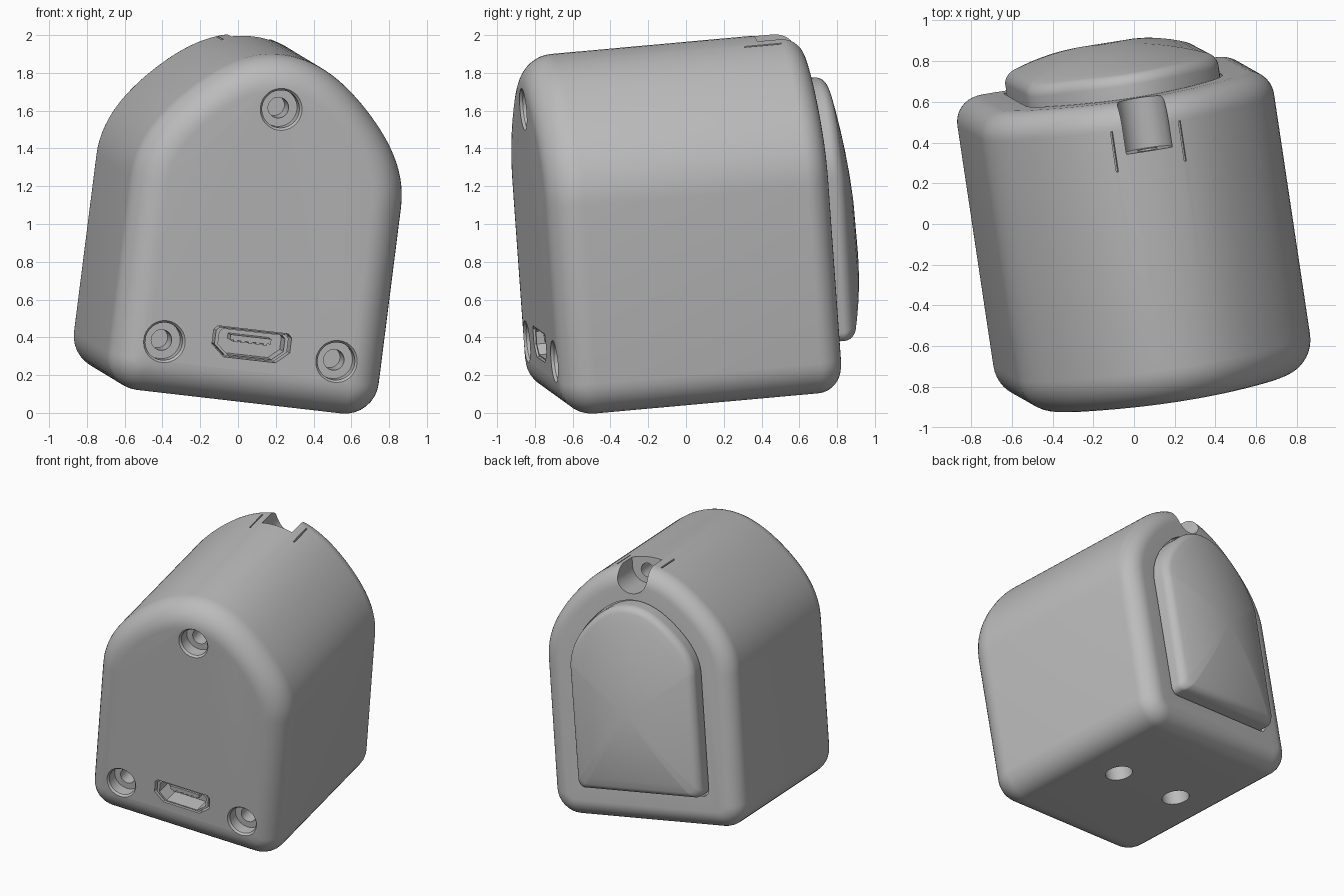
import bpy, bmesh
from math import sin, cos, pi, radians
from mathutils import Matrix, Vector

cube = bpy.data.objects.get("Cube")
if cube:
    bpy.data.objects.remove(cube, do_unlink=True)

# Tilted frame of the whole device: width, depth and height axes
width = Vector((0.981, 0.157, -0.113)).normalized()
depth = Vector((-0.148, 0.985, 0.089))
depth = (depth - depth.dot(width) * width).normalized()
height = width.cross(depth)
FRAME = Matrix((width, depth, height)).transposed().to_4x4()
FRAME.translation = width * -0.093

HALF, BOTTOM, SPRING = 0.73, 0.1, 1.227
FRONT, BACK = -0.74, 0.77

grey = bpy.data.materials.new("plain grey")
grey.use_nodes = True
grey.diffuse_color = (0.5, 0.5, 0.5, 1)
grey.node_tree.nodes["Principled BSDF"].inputs["Base Color"].default_value = grey.diffuse_color


def loft(name, rings, cap=True):
    """Join equal rings of 3D points with quads, closing both ends if asked."""
    bm = bmesh.new()
    rows = [[bm.verts.new(p) for p in ring] for ring in rings]
    count = len(rows[0])
    for a, b in zip(rows, rows[1:]):
        for i in range(count):
            j = (i + 1) % count
            bm.faces.new((a[i], a[j], b[j], b[i]))
    if cap:
        bm.faces.new(rows[0])
        bm.faces.new(rows[-1])
    bmesh.ops.recalc_face_normals(bm, faces=bm.faces)
    mesh = bpy.data.meshes.new(name)
    bm.to_mesh(mesh)
    bm.free()
    mesh.materials.append(grey)
    obj = bpy.data.objects.new(name, mesh)
    bpy.context.collection.objects.link(obj)
    obj.matrix_world = FRAME
    return obj


def arch(inset):
    """Arched outline with rounded lower corners, as (x, z) pairs."""
    w, low, c = HALF - inset, BOTTOM + inset, max(0.18 - inset, 0.05)
    pts = []
    for k in range(9):
        t = -pi / 2 + pi / 2 * k / 8
        pts.append((w - c + c * cos(t), low + c + c * sin(t)))
    for k in range(57):
        t = pi * k / 56
        r = w * (1 - 0.06 * sin(2 * t) ** 2)
        pts.append((r * cos(t), SPRING + r * sin(t)))
    for k in range(9):
        t = pi + pi / 2 * k / 8
        pts.append((c - w + c * cos(t), low + c + c * sin(t)))
    return pts


def at(outline, y):
    return [(x, y, z) for x, z in outline]


def circle(x, z, r, n=32):
    return [(x + r * cos(2 * pi * k / n), z + r * sin(2 * pi * k / n)) for k in range(n)]


def rect(x, z, w, h):
    return [(x - w, z - h), (x + w, z - h), (x + w, z + h), (x - w, z + h)]


def prism(name, outline, y0, y1):
    return loft(name, [at(outline, y0), at(outline, y1)])


def smooth(obj):
    bpy.ops.object.select_all(action="DESELECT")
    obj.select_set(True)
    bpy.context.view_layer.objects.active = obj
    bpy.ops.object.shade_smooth_by_angle(angle=radians(32))


def cut(target, cutter):
    mod = target.modifiers.new("cut", "BOOLEAN")
    mod.operation, mod.solver, mod.object = "DIFFERENCE", "EXACT", cutter
    bpy.context.view_layer.update()
    bpy.context.view_layer.objects.active = target
    bpy.ops.object.modifier_apply(modifier=mod.name)
    bpy.data.objects.remove(cutter, do_unlink=True)


# Housing: arch with a wide front fillet and a tighter back fillet
STEPS, RF, RB = 10, 0.18, 0.13
rings = []
for k in range(STEPS + 1):
    t = pi / 2 * k / STEPS
    rings.append(at(arch(RF * (1 - sin(t))), FRONT + RF * (1 - cos(t))))
for k in range(STEPS + 1):
    t = pi / 2 * k / STEPS
    rings.append(at(arch(RB * (1 - cos(t))), BACK - RB * (1 - sin(t))))
housing = loft("housing", rings)

# Pocket around the back cover
cut(housing, prism("cover_pocket", arch(0.238), BACK - 0.03, BACK + 0.1))

# Counterbored screw holes in the front
for x, z in ((0, 1.68), (-0.465, 0.384), (0.465, 0.384)):
    cut(housing, loft("screw_recess", [at(circle(x, z, r), y) for r, y in
        ((0.112, FRONT - 0.1), (0.112, FRONT), (0.1, FRONT + 0.015), (0.1, FRONT + 0.1))]))
    cut(housing, prism("screw_hole", circle(x, z, 0.055), FRONT + 0.05, FRONT + 0.25))

# Round holes in the underside
for x in (-0.3, 0.3):
    ring = circle(x, 0.06, 0.095)
    cut(housing, loft("base_hole", [[(a, b, z) for a, b in ring] for z in (0, 0.3)]))

# Rounded notch at the top back, with a screw hole in its end wall
notch = [(0.115 * cos(t), 1.88 + 0.115 * sin(t)) for t in [pi + pi * k / 16 for k in range(17)]]
notch += [(0.115, 2.1), (-0.115, 2.1)]
cut(housing, prism("notch", notch, 0.52, 1.0))
cut(housing, prism("notch_screw_hole", circle(0, 1.86, 0.05), 0.36, 0.6))
for x in (-0.17, 0.17):
    cut(housing, prism("side_slit", rect(x, 1.95, 0.005, 0.06), 0.44, 0.64))


# Charging port: recess, thin metal shell, tongue and contacts
def port(scale):
    half = [(0.14, -0.08), (0.21, -0.02), (0.21, 0.06), (0.19, 0.08)]
    full = half + [(-x, z) for x, z in reversed(half)]
    return [(x * scale, 0.42 + z * scale) for x, z in full]


cut(housing, prism("port_recess", port(1.0), FRONT - 0.1, FRONT + 0.14))
smooth(housing)
loft("port_shell", [at(port(s), FRONT + y) for s, y in
     ((0.84, 0.14), (0.84, 0.01), (0.93, 0.01), (0.93, 0.14))], cap=False)
prism("port_tongue", rect(0, 0.445, 0.11, 0.014), FRONT + 0.04, FRONT + 0.14)
for k in range(5):
    prism("port_contact", rect(-0.08 + 0.04 * k, 0.428, 0.01, 0.006), FRONT + 0.04, FRONT + 0.14)


# Domed back cover: straight rim, soft edge, then a gentle bulge
def bulge(x, z):
    return 0.98 - 0.09 * (x / 0.48) ** 2 - 0.1 * ((z - 0.85) / 0.85) ** 2


rings = [at(arch(0.25), BACK - 0.05)]
for k in range(7):
    t = pi / 2 * k / 6
    outline = arch(0.25 + 0.045 * (1 - cos(t)))
    rings.append([(x, bulge(x, z) - 0.045 * (1 - sin(t)), z) for x, z in outline])
edge = [(x, z) for x, y, z in rings[-1]]
for s in (0.9, 0.78, 0.64, 0.5, 0.36, 0.22, 0.1, 0.02):
    scaled = [(x * s, 0.95 + (z - 0.95) * s) for x, z in edge]
    rings.append([(x, bulge(x, z), z) for x, z in scaled])
smooth(loft("back_cover", rings))
